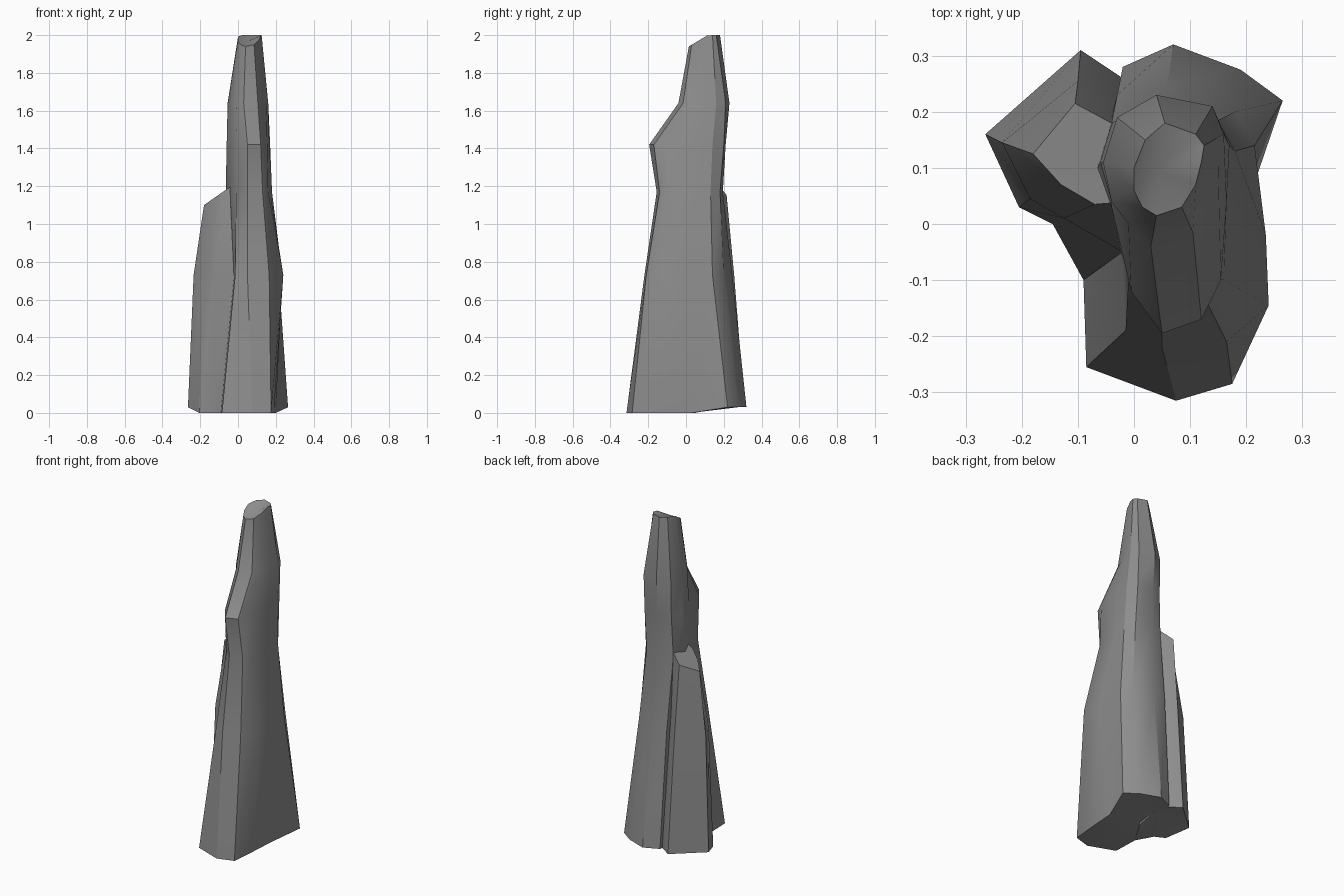
import bpy
import bmesh
from math import radians

default_cube = bpy.data.objects.get("Cube")
if default_cube:
    bpy.data.objects.remove(default_cube, do_unlink=True)

UNIT = 0.01  # outlines are written in hundredths


def make_material(name, colour):
    material = bpy.data.materials.new(name)
    material.use_nodes = True
    material.diffuse_color = colour
    shader = material.node_tree.nodes["Principled BSDF"]
    shader.inputs["Base Color"].default_value = colour
    shader.inputs["Roughness"].default_value = 0.9
    return material


def base_height(x, y):
    """Uneven foot: the back of the rock sits slightly higher."""
    return 0.03 * max(0, min(1, (y - 0.05) / 0.1))


def summit_height(x, y):
    """Broken summit rising from front to back."""
    return min(2, 1.94 + 0.6 * max(0, y - 0.015))


def pillar_height(x, y):
    """Broken pillar top rising towards the main spire."""
    return 1.1 + 0.7 * max(0, x + 0.18)


def level(height):
    return lambda x, y: height


def loft(name, rings, material, crater=None):
    """Join outlines with matching corners into one closed rock column."""
    bm = bmesh.new()
    layers = []
    for height, outline in rings:
        layer = []
        for across, depth in outline:
            x, y = across * UNIT, depth * UNIT
            layer.append(bm.verts.new((x, y, height(x, y))))
        layers.append(layer)

    # Side walls
    for low, high in zip(layers, layers[1:]):
        for i in range(len(low)):
            j = (i + 1) % len(low)
            bm.faces.new((low[i], low[j], high[j], high[i]))

    # Underside and broken top
    bm.faces.new(list(reversed(layers[0])))
    top = layers[-1]
    if crater:
        centre = bm.verts.new(crater)
        for i in range(len(top)):
            bm.faces.new((top[i], top[(i + 1) % len(top)], centre))
    else:
        bm.faces.new(top)
    caps = [face for face in bm.faces if len(face.verts) > 4]
    bmesh.ops.triangulate(bm, faces=caps)
    bmesh.ops.recalc_face_normals(bm, faces=bm.faces[:])

    mesh = bpy.data.meshes.new(name)
    bm.to_mesh(mesh)
    bm.free()
    mesh.materials.append(material)
    rock = bpy.data.objects.new(name, mesh)
    bpy.context.collection.objects.link(rock)

    bpy.ops.object.select_all(action="DESELECT")
    rock.select_set(True)
    bpy.context.view_layer.objects.active = rock
    bpy.ops.object.shade_smooth_by_angle(angle=radians(30))
    return rock


stone = make_material("grey stone", (0.27, 0.27, 0.27, 1))

# Main spire outlines, counter-clockwise from the front left ridge
foot = [(-8.5, -25.5), (7.5, -31.5), (17.5, -28.5), (19, -12), (20, 3),
        (26.5, 22), (19, 27.5), (7, 32), (-2, 28), (-4, 15), (-9, -10)]
waist = [(-1.5, -19), (5, -22), (16.5, -21), (24, -14.5), (23.5, -2),
         (21.5, 14), (18, 20), (6, 24.5), (-3, 23), (-4, 10), (-2, -6.5)]
neck = [(-1, -10), (5, -15.5), (13, -14), (16, -10), (17, 5),
        (18, 13), (14, 18), (4, 19.5), (-4, 18), (-6.5, 10), (-4, 3)]
shoulder = [(-.5, -12), (5, -19.5), (12, -17), (15.5, -10), (16.5, 4),
            (17, 14), (14, 20), (4, 21), (-3, 18.5), (-6, 11), (-4, 3)]
collar = [(-1, 0), (3, -4), (10.5, -1.5), (13, 4), (15, 11),
          (16, 16), (14, 21), (4, 23), (-3, 19), (-5.5, 11), (-4, 4)]
summit = [(1.5, 3), (4, 1.5), (8.5, 3), (11, 7), (12, 11),
          (12.5, 14), (11, 16), (5.5, 18), (2, 15), (0, 10), (0, 6)]

loft("main_spire", [
    (base_height, foot),
    (level(0.73), waist),
    (level(1.17), neck),
    (level(1.42), shoulder),
    (level(1.64), collar),
    (summit_height, summit),
], stone, crater=(0.045, 0.095, 1.965))

# Side pillar outlines, counter-clockwise from the crease beside the spire
pillar_foot = [(-9, -10), (0, 5), (0, 20), (-2, 26), (-9.5, 31),
               (-26.5, 16), (-20.5, 3), (-14.5, 0)]
pillar_waist = [(-2, -5), (1, 6), (1, 16), (-3, 20), (-10, 25.5),
                (-23.5, 14.5), (-18.5, 4.5), (-12.5, 1)]
pillar_top = [(-1, 4), (2, 8), (2, 13), (-4, 18), (-10.5, 21.5),
              (-18, 12.5), (-13, 7), (-7, 3.5)]

loft("side_pillar", [
    (base_height, pillar_foot),
    (level(0.73), pillar_waist),
    (pillar_height, pillar_top),
], stone)
